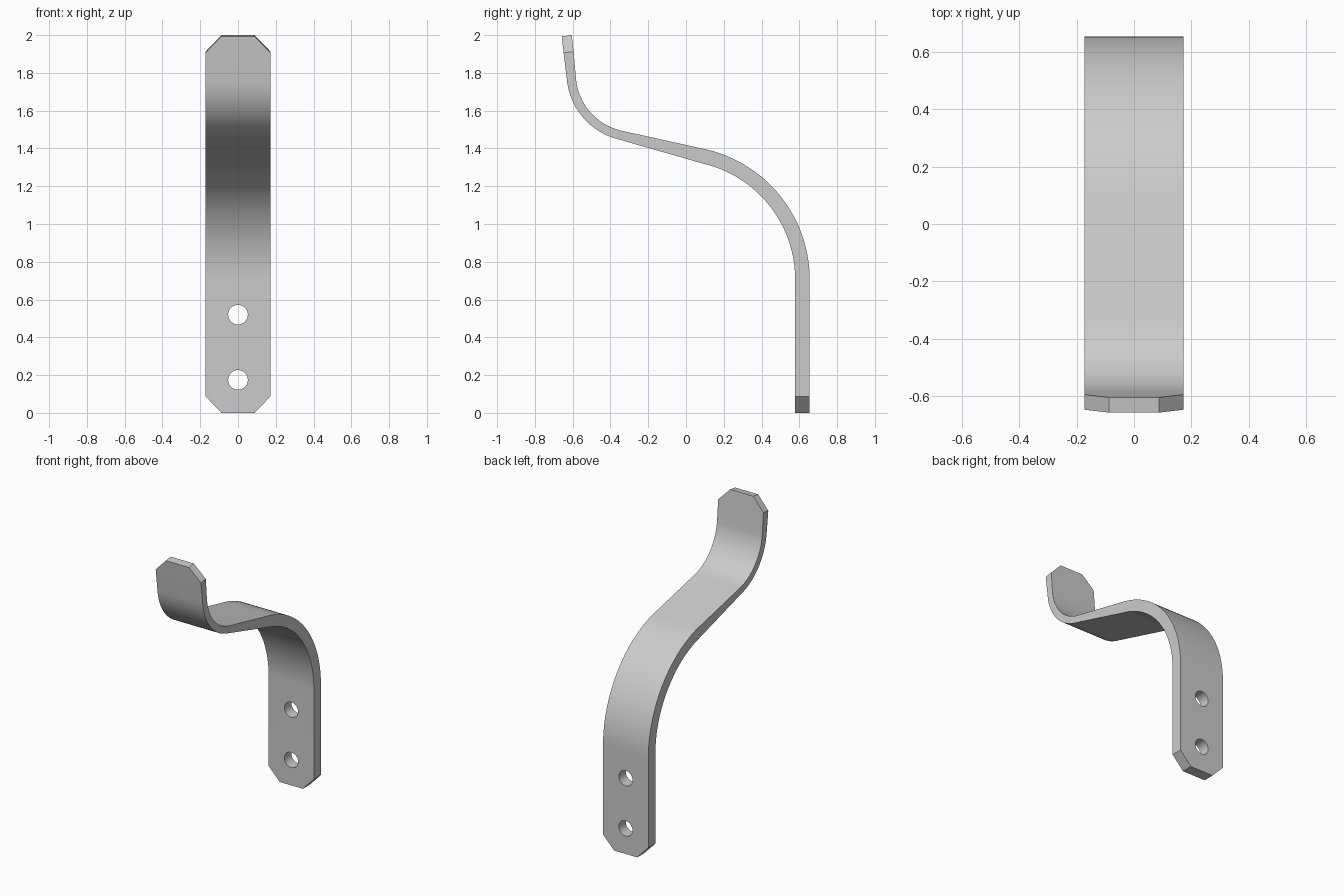
import bpy, bmesh
from math import sin, cos, radians, pi

cube = bpy.data.objects.get("Cube")
if cube:
    bpy.data.objects.remove(cube, do_unlink=True)

HALF, END = 0.172, 0.088      # half width of the strap and of its clipped ends

steel = bpy.data.materials.new("light grey steel")
steel.use_nodes = True
grey = (0.6, 0.6, 0.6, 1)
steel.diffuse_color = grey
steel.node_tree.nodes["Principled BSDF"].inputs["Base Color"].default_value = grey


def arc(center, r_front, r_back, a0, a1, steps):
    """Stations (half width, front point, back point) along a bend."""
    out = []
    for i in range(steps + 1):
        a = radians(a0 + (a1 - a0) * i / steps)
        f, b = [(center[0] + r * cos(a), center[1] + r * sin(a))
                for r in (r_front, r_back)]
        out.append((HALF, f, b))
    return out


# Side profile from the wall plate up to the tip
stations = [(END, (0.578, 0), (0.655, 0)),
            (HALF, (0.578, 0.088), (0.655, 0.088))]
stations += arc((-0.052, 0.706), 0.63, 0.707, 0, 76.5, 28)
stations += arc((-0.272, 1.798), 0.36, 0.312, 256.5, 186.6, 24)
stations += [(HALF, (-0.648, 1.906), (-0.595, 1.913)),
             (END, (-0.658, 1.993), (-0.605, 2.0))]

# Strap swept through the stations
bm = bmesh.new()
rings = []
for w, f, b in stations:
    rings.append([bm.verts.new((x, *p)) for x, p in
                  ((-w, f), (w, f), (w, b), (-w, b))])
for r, s in zip(rings, rings[1:]):
    for i in range(4):
        j = (i + 1) % 4
        bm.faces.new((r[i], r[j], s[j], s[i]))
bm.faces.new(rings[0])
bm.faces.new(rings[-1])
bmesh.ops.recalc_face_normals(bm, faces=bm.faces)
mesh = bpy.data.meshes.new("hook_strap")
bm.to_mesh(mesh)
bm.free()
mesh.materials.append(steel)
strap = bpy.data.objects.new("hook_strap", mesh)
bpy.context.collection.objects.link(strap)

# Screw holes
for z in (0.175, 0.52):
    bpy.ops.mesh.primitive_cylinder_add(vertices=40, radius=0.052, depth=0.3,
                                        location=(0, 0.615, z),
                                        rotation=(pi / 2, 0, 0))
    cutter = bpy.context.object
    cutter.name = "screw_hole_cutter"
    cutter.hide_render = True
    cutter.data.materials.append(steel)
    bpy.context.view_layer.objects.active = strap
    mod = strap.modifiers.new("screw_hole", "BOOLEAN")
    mod.operation = "DIFFERENCE"
    mod.solver = "EXACT"
    mod.object = cutter
    bpy.ops.object.modifier_apply(modifier=mod.name)
    bpy.data.objects.remove(cutter, do_unlink=True)

# Smooth bends, crisp edges
bpy.ops.object.select_all(action="DESELECT")
strap.select_set(True)
bpy.context.view_layer.objects.active = strap
bpy.ops.object.shade_smooth_by_angle(angle=radians(30))
